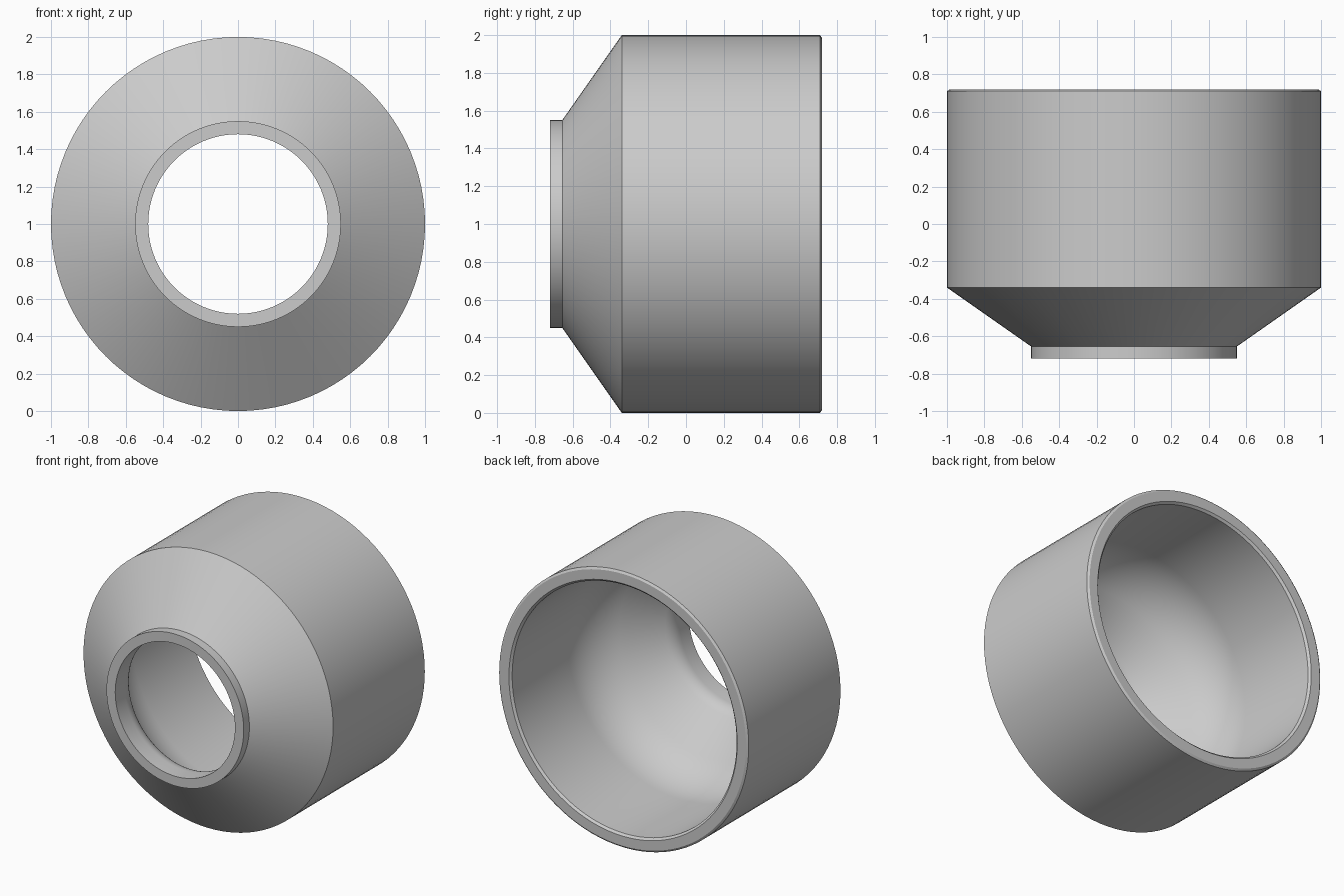
import bpy, math
from mathutils import Vector

cube = bpy.data.objects.get("Cube")
if cube:
    bpy.data.objects.remove(cube, do_unlink=True)

SIDES = 96

metal = bpy.data.materials.new("plain grey")
metal.use_nodes = True
grey = (0.6, 0.6, 0.6, 1.0)
metal.diffuse_color = grey
metal.node_tree.nodes["Principled BSDF"].inputs["Base Color"].default_value = grey


def round_corner(before, corner, after, radius, steps=10):
    """Points of an arc that rounds off one corner of the profile."""
    c = Vector(corner)
    a = (Vector(before) - c).normalized()
    b = (Vector(after) - c).normalized()
    half = a.angle(b) / 2
    centre = c + (a + b).normalized() * radius / math.sin(half)
    start = (c + a * radius / math.tan(half) - centre).normalized()
    end = (c + b * radius / math.tan(half) - centre).normalized()
    arc = [start.lerp(end, i / steps).normalized() for i in range(steps + 1)]
    return [tuple(centre + p * radius) for p in arc]


# Wall section as (radius, y): outside from neck to rim, then back along the inside
outside = [(0.48, -0.72), (0.55, -0.72), (0.55, -0.655), (1.0, -0.34),
           (1.0, 0.71), (0.985, 0.72)]
rim_inner = [(0.915, 0.72), (0.9, 0.705)]
socket, throat, bore = (0.9, -0.15), (0.48, -0.55), (0.48, -0.72)
inside = (round_corner(rim_inner[-1], socket, throat, 0.5)
          + round_corner(socket, throat, bore, 0.14, 6))
profile = outside + rim_inner + inside

# Sweep the closed section around the y axis
verts, faces = [], []
n = len(profile)
for s in range(SIDES):
    t = 2 * math.pi * s / SIDES
    verts += [(r * math.cos(t), y, 1 + r * math.sin(t)) for r, y in profile]
    for i in range(n):
        j, k = (i + 1) % n, (s + 1) % SIDES
        faces.append((s * n + i, s * n + j, k * n + j, k * n + i))

mesh = bpy.data.meshes.new("reducer_body")
mesh.from_pydata(verts, [], faces)
mesh.materials.append(metal)
body = bpy.data.objects.new("reducer_body", mesh)
bpy.context.collection.objects.link(body)

# Consistent outward normals and smooth shading with crisp edges
bpy.context.view_layer.objects.active = body
body.select_set(True)
bpy.ops.object.mode_set(mode="EDIT")
bpy.ops.mesh.select_all(action="SELECT")
bpy.ops.mesh.normals_make_consistent(inside=False)
bpy.ops.object.mode_set(mode="OBJECT")
bpy.ops.object.shade_smooth_by_angle(angle=math.radians(30))
